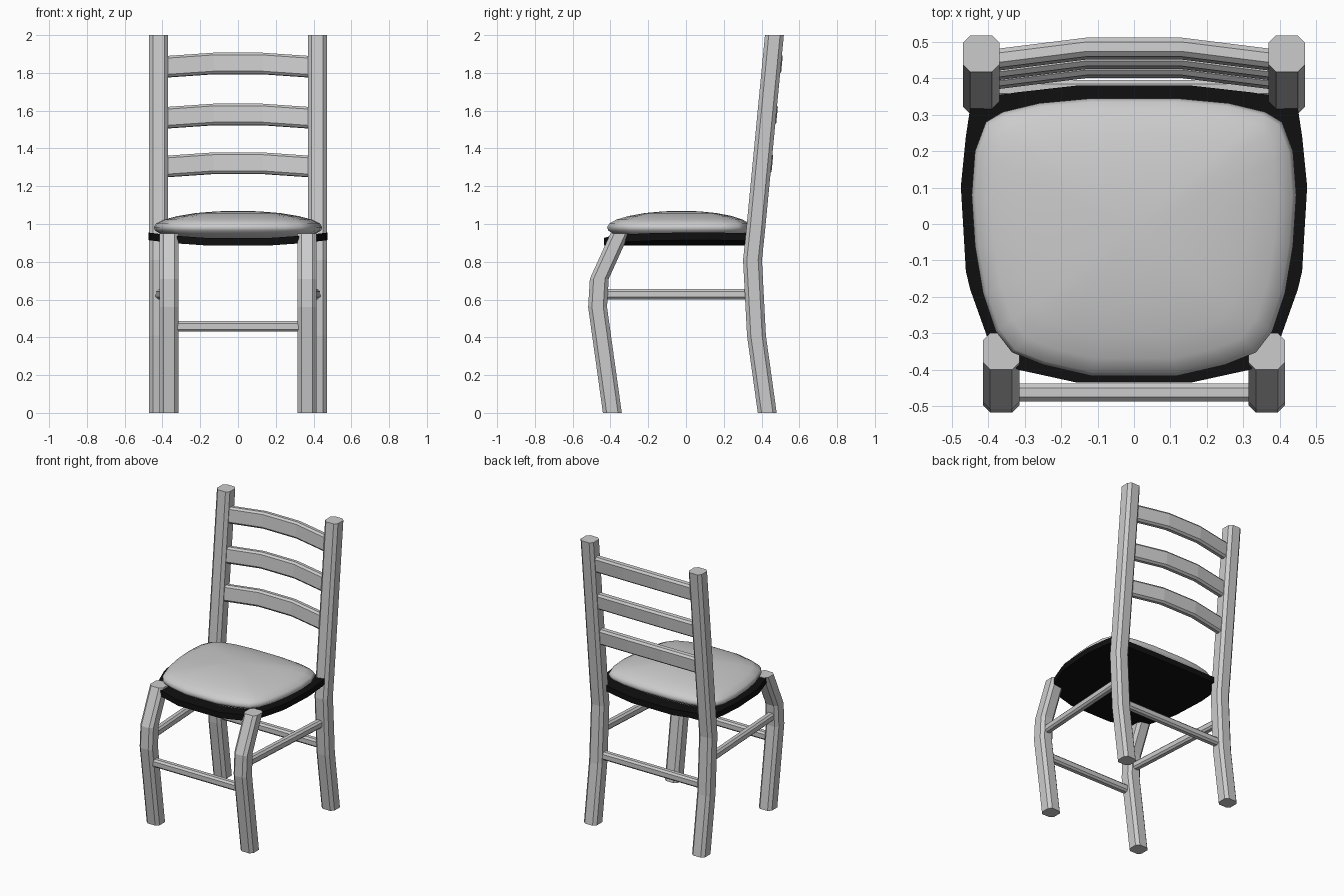
import bpy, bmesh

if "Cube" in bpy.data.objects:
    bpy.data.objects.remove(bpy.data.objects["Cube"])

def loft(name, rings, tip=None):
    """Skin a list of closed rings; cap both ends, or close the last with a fan to a tip."""
    bm = bmesh.new()
    vr = [[bm.verts.new(p) for p in r] for r in rings]
    n = len(rings[0])
    for a, b in zip(vr, vr[1:]):
        for i in range(n):
            j = (i + 1) % n
            bm.faces.new((a[i], a[j], b[j], b[i]))
    bm.faces.new(vr[0][::-1])
    if tip:
        t = bm.verts.new(tip)
        for i in range(n):
            bm.faces.new((vr[-1][i], vr[-1][(i + 1) % n], t))
    else:
        bm.faces.new(vr[-1])
    bmesh.ops.recalc_face_normals(bm, faces=bm.faces)
    me = bpy.data.meshes.new(name)
    bm.to_mesh(me)
    bm.free()
    ob = bpy.data.objects.new(name, me)
    bpy.context.collection.objects.link(ob)
    return ob

def octagon(w, h, c):
    """Chamfered rectangle section w x h."""
    a, b = w / 2, h / 2
    return [(a, c - b), (a, b - c), (a - c, b), (c - a, b),
            (-a, b - c), (-a, c - b), (c - a, -b), (a - c, -b)]

# Legs: chamfered square section swept along a bent side profile (y, z)
def leg(name, x, path):
    loft(name, [[(x + u, y + v, z) for u, v in octagon(0.10, 0.10, 0.02)]
                for y, z in path])

back_path = [(0.43, 0), (0.373, 0.41), (0.352, 0.81), (0.367, 0.95), (0.468, 2.0)]
front_path = [(-0.39, 0), (-0.468, 0.56), (-0.459, 0.71), (-0.35, 0.95)]
for side, s in (("left", -1), ("right", 1)):
    leg("back_leg_" + side, s * 0.42, back_path)
    leg("front_leg_" + side, s * 0.365, front_path)
    # Side stretcher, splayed from front leg to back leg
    loft("side_stretcher_" + side,
         [[(x * s + u, y, 0.628 + v) for u, v in octagon(0.05, 0.055, 0.012)]
          for x, y in ((0.365, -0.46), (0.413, 0.355))])

# Front and back stretchers
for name, y, hx in (("front_stretcher", -0.463, 0.35), ("back_stretcher", 0.371, 0.41)):
    loft(name, [[(x, y + u, 0.458 + v) for u, v in octagon(0.05, 0.055, 0.012)]
                for x in (-hx, hx)])

# Back slats: bowed backward, arched, leaning with the back legs
for k, z0 in enumerate((1.305, 1.563, 1.833)):
    y0 = 0.367 + (z0 - 0.95) * 0.0962
    rings = []
    for x, bow in ((-0.40, -0.004), (-0.37, 0), (-0.13, 0.03), (0.13, 0.03),
                   (0.37, 0), (0.40, -0.004)):
        rings.append([(x, y0 + bow + u + v * 0.096, z0 + bow * 0.55 + v - u * 0.096)
                      for u, v in octagon(0.052, 0.112, 0.013)])
    loft("back_slat_%d" % (k + 1), rings)

# Seat base: black slab, dipping toward the middle (half width, front y, back y)
half = [(0.475, 0.09, 0.11), (0.462, -0.13, 0.24), (0.45, -0.18, 0.32),
        (0.40, -0.32, 0.35), (0.32, -0.40, 0.362), (0.16, -0.435, 0.38)]
stations = [(-x, f, b) for x, f, b in half] + half[::-1]
rings = []
for x, f, b in stations:
    z = 0.882 + 0.033 * (x / 0.475) ** 2
    rings.append([(x, f, z), (x, b, z), (x, b, z + 0.04), (x, f, z + 0.04)])
base = loft("seat_base", rings)
black = bpy.data.materials.new("black")
black.diffuse_color = (0.005, 0.005, 0.005, 1)
black.use_nodes = True
black.node_tree.nodes["Principled BSDF"].inputs["Base Color"].default_value = black.diffuse_color
base.data.materials.append(black)

# Cushion: domed pad, rings scaled from one rounded outline
side_pts = [(0.12, 0.345), (0.26, 0.332), (0.36, 0.308), (0.407, 0.28), (0.437, 0.2),
            (0.446, 0.08), (0.437, -0.06), (0.415, -0.19), (0.38, -0.295),
            (0.335, -0.353), (0.25, -0.387), (0.12, -0.417)]
outline = side_pts + [(-x, y) for x, y in side_pts[::-1]]
cy = -0.02
profile = [(0.80, 0.92), (0.91, 0.945), (0.985, 0.965), (1.0, 0.983), (0.975, 1.002),
           (0.88, 1.023), (0.72, 1.042), (0.5, 1.058), (0.25, 1.067)]
cushion = loft("seat_cushion",
               [[(x * s, cy + (y - cy) * s, z) for x, y in outline] for s, z in profile],
               tip=(0, cy, 1.07))
for p in cushion.data.polygons:
    p.use_smooth = True
